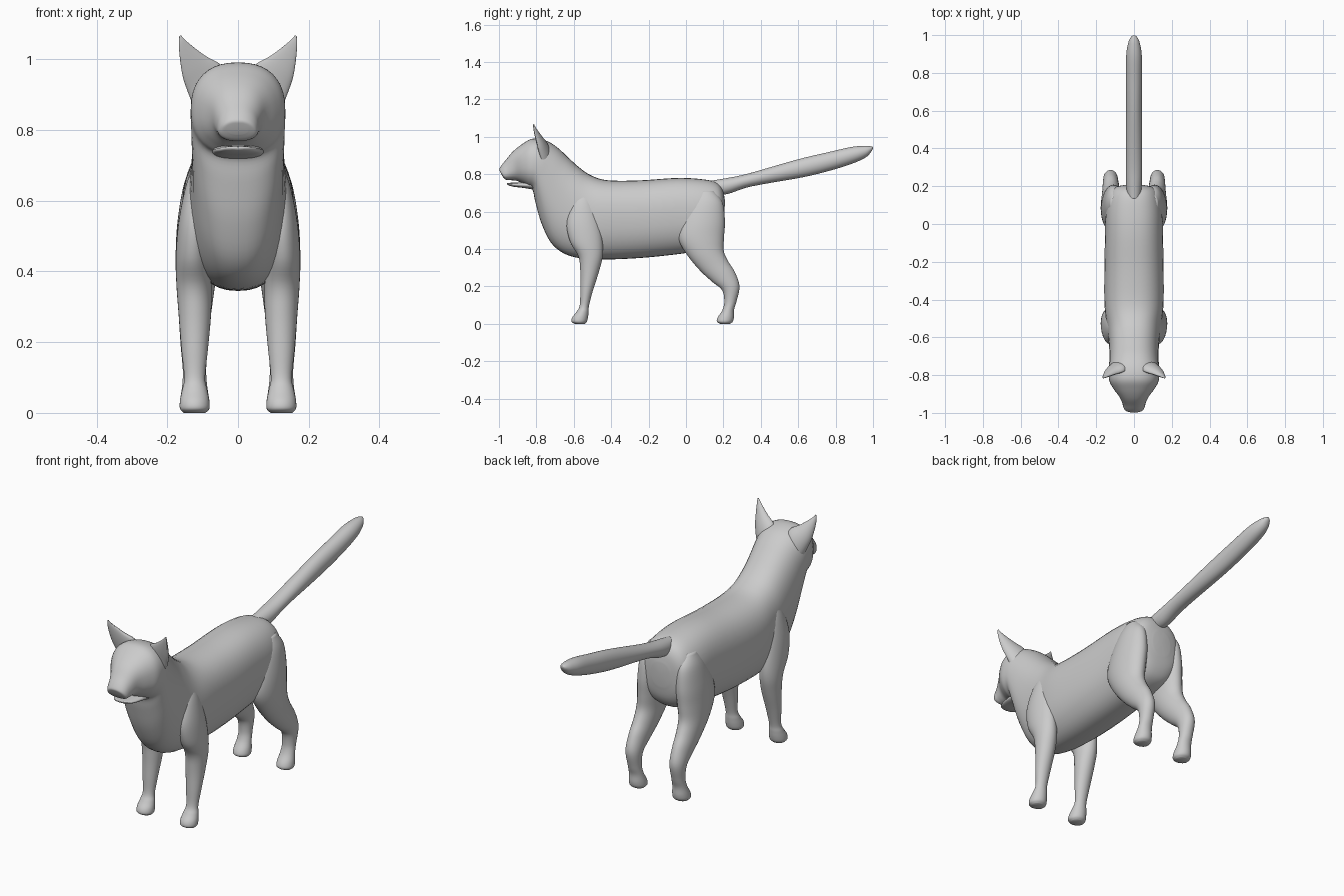
import bpy, bmesh, math
from mathutils import Vector

fur = bpy.data.materials.new("grey_fur")
fur.diffuse_color = (0.6, 0.6, 0.6, 1)


def catmull(p0, p1, p2, p3, t):
    return [0.5 * (2 * b + (c - a) * t + (2 * a - 5 * b + 4 * c - d) * t * t
                   + (3 * b - a - 3 * c + d) * t ** 3)
            for a, b, c, d in zip(p0, p1, p2, p3)]


def loft(name, rings, mirror=False, power=1.0, sides=32, steps=5, hollow=0.0):
    """Skin smooth rings; ring = centre xyz, half axis A xyz, half axis B xyz, taper."""
    n = len(rings)
    dense = []
    for i in range(n - 1):
        q = [rings[max(0, min(n - 1, j))] for j in (i - 1, i, i + 1, i + 2)]
        dense += [catmull(*q, s / steps) for s in range(steps)]
    dense.append(rings[-1])
    bm = bmesh.new()
    loops = []
    for r in dense:
        c, a, b, k = Vector(r[0:3]), Vector(r[3:6]), Vector(r[6:9]), r[9]
        loop = []
        for j in range(sides):
            t = 2 * math.pi * j / sides
            u = math.copysign(abs(math.cos(t)) ** power, math.cos(t))
            v = math.copysign(abs(math.sin(t)) ** power, math.sin(t))
            if v < 0:
                v *= 1 - hollow
            loop.append(bm.verts.new(c + a * u * (1 + k * v) + b * v))
        loops.append(loop)
    for l0, l1 in zip(loops, loops[1:]):
        for j in range(sides):
            m = (j + 1) % sides
            bm.faces.new((l0[j], l0[m], l1[m], l1[j]))
    for loop in (loops[0], loops[-1]):
        mid = bm.verts.new(sum((v.co for v in loop), Vector()) / sides)
        for j in range(sides):
            bm.faces.new((loop[j], loop[(j + 1) % sides], mid))
    bmesh.ops.recalc_face_normals(bm, faces=bm.faces)
    for f in bm.faces:
        f.smooth = True
    me = bpy.data.meshes.new(name)
    bm.to_mesh(me)
    bm.free()
    me.materials.append(fur)
    ob = bpy.data.objects.new(name, me)
    bpy.context.collection.objects.link(ob)
    if mirror:
        ob.modifiers.new("mirror", 'MIRROR')
    return ob


def spine(ty, tz, by, bz, w, k=0.0):
    """Ring on the centre line from its top and bottom points."""
    return (0, (ty + by) / 2, (tz + bz) / 2, w, 0, 0, 0, (ty - by) / 2, (tz - bz) / 2, k)


def level(z, y0, y1, x0, x1, tilt=0.0):
    """Leg ring; tilt raises its rear edge."""
    return ((x0 + x1) / 2, (y0 + y1) / 2, z, (x1 - x0) / 2, 0, 0, 0, (y1 - y0) / 2, tilt, 0)


# torso, neck and head in one skin, from rump to nose
loft("body_and_head", [spine(*r) for r in (
    (0.208, 0.66, 0.205, 0.54, 0.05),
    (0.195, 0.72, 0.19, 0.47, 0.105),
    (0.16, 0.757, 0.15, 0.42, 0.135),
    (0.08, 0.774, 0.06, 0.39, 0.15, 0.03),
    (-0.05, 0.78, -0.05, 0.372, 0.153, 0.05),
    (-0.25, 0.767, -0.25, 0.352, 0.157, 0.05),
    (-0.42, 0.768, -0.45, 0.345, 0.155, 0.08),
    (-0.51, 0.795, -0.61, 0.36, 0.14, 0.1),
    (-0.575, 0.84, -0.71, 0.42, 0.132, 0.1),
    (-0.63, 0.89, -0.77, 0.53, 0.13, 0.05),
    (-0.69, 0.945, -0.805, 0.65, 0.132),
    (-0.75, 0.98, -0.82, 0.715, 0.134),
    (-0.82, 0.99, -0.845, 0.733, 0.13),
    (-0.875, 0.962, -0.872, 0.75, 0.108),
    (-0.925, 0.922, -0.905, 0.765, 0.077),
    (-0.962, 0.878, -0.935, 0.768, 0.062, -0.1),
    (-0.985, 0.85, -0.957, 0.769, 0.056, -0.15),
    (-0.998, 0.828, -0.968, 0.774, 0.048, -0.15),
    (-0.995, 0.815, -0.98, 0.787, 0.028),
)], power=0.85, sides=40)

# lower jaw, leaving a narrow open mouth
loft("lower_jaw", [spine(*r) for r in (
    (-0.80, 0.765, -0.80, 0.715, 0.075),
    (-0.87, 0.757, -0.87, 0.727, 0.066),
    (-0.92, 0.755, -0.915, 0.732, 0.054),
    (-0.95, 0.754, -0.942, 0.738, 0.036),
    (-0.957, 0.751, -0.955, 0.744, 0.015),
)], power=0.85)

# tail
loft("tail", [spine(*r) for r in (
    (0.13, 0.765, 0.16, 0.69, 0.035),
    (0.21, 0.778, 0.225, 0.695, 0.042),
    (0.33, 0.803, 0.35, 0.735, 0.042),
    (0.60, 0.88, 0.63, 0.785, 0.042),
    (0.77, 0.92, 0.80, 0.828, 0.043),
    (0.88, 0.945, 0.91, 0.865, 0.041),
    (0.95, 0.952, 0.965, 0.893, 0.031),
    (0.985, 0.95, 0.99, 0.92, 0.018),
    (0.999, 0.946, 0.999, 0.937, 0.005),
)])

# front legs, shoulder to paw
loft("front_leg", [level(*r) for r in (
    (0.70, -0.57, -0.52, 0.09, 0.125),
    (0.64, -0.61, -0.49, 0.08, 0.148),
    (0.54, -0.638, -0.462, 0.075, 0.168),
    (0.44, -0.62, -0.446, 0.077, 0.176),
    (0.36, -0.575, -0.446, 0.075, 0.174),
    (0.28, -0.565, -0.465, 0.076, 0.168),
    (0.18, -0.565, -0.497, 0.085, 0.16),
    (0.10, -0.568, -0.518, 0.093, 0.152),
    (0.065, -0.585, -0.521, 0.087, 0.158),
    (0.035, -0.608, -0.524, 0.081, 0.164),
    (0.012, -0.612, -0.53, 0.081, 0.164),
    (0.0, -0.595, -0.542, 0.092, 0.153),
)], mirror=True)

# hind legs, thigh to paw
loft("hind_leg", [level(*r) for r in (
    (0.71, 0.07, 0.15, 0.07, 0.125),
    (0.65, 0.02, 0.195, 0.055, 0.152),
    (0.55, -0.03, 0.208, 0.045, 0.17),
    (0.46, -0.042, 0.203, 0.05, 0.176),
    (0.38, 0.005, 0.202, 0.062, 0.175, 0.01),
    (0.31, 0.075, 0.225, 0.072, 0.17, 0.025),
    (0.25, 0.14, 0.262, 0.08, 0.166, 0.025),
    (0.19, 0.193, 0.286, 0.086, 0.162, 0.01),
    (0.12, 0.205, 0.27, 0.09, 0.156),
    (0.075, 0.195, 0.257, 0.087, 0.158),
    (0.035, 0.17, 0.256, 0.081, 0.164),
    (0.012, 0.165, 0.25, 0.081, 0.164),
    (0.0, 0.182, 0.235, 0.092, 0.153),
)], mirror=True)


def ear_ring(ix, iz, ox, oz, y0, y1):
    """Ear ring from its inner and outer edges, front and back."""
    return ((ix + ox) / 2, (y0 + y1) / 2, (iz + oz) / 2, (ox - ix) / 2, 0, (oz - iz) / 2,
            0, (y1 - y0) / 2, 0, 0)


# ears, slightly cupped at the front
loft("ear", [ear_ring(*r) for r in (
    (0.03, 0.95, 0.125, 0.865, -0.81, -0.72),
    (0.05, 0.985, 0.141, 0.905, -0.815, -0.735),
    (0.09, 1.008, 0.156, 0.95, -0.82, -0.758),
    (0.128, 1.036, 0.164, 1.0, -0.822, -0.785),
    (0.152, 1.057, 0.167, 1.04, -0.822, -0.804),
    (0.161, 1.068, 0.166, 1.065, -0.819, -0.812),
)], mirror=True, hollow=0.6)
